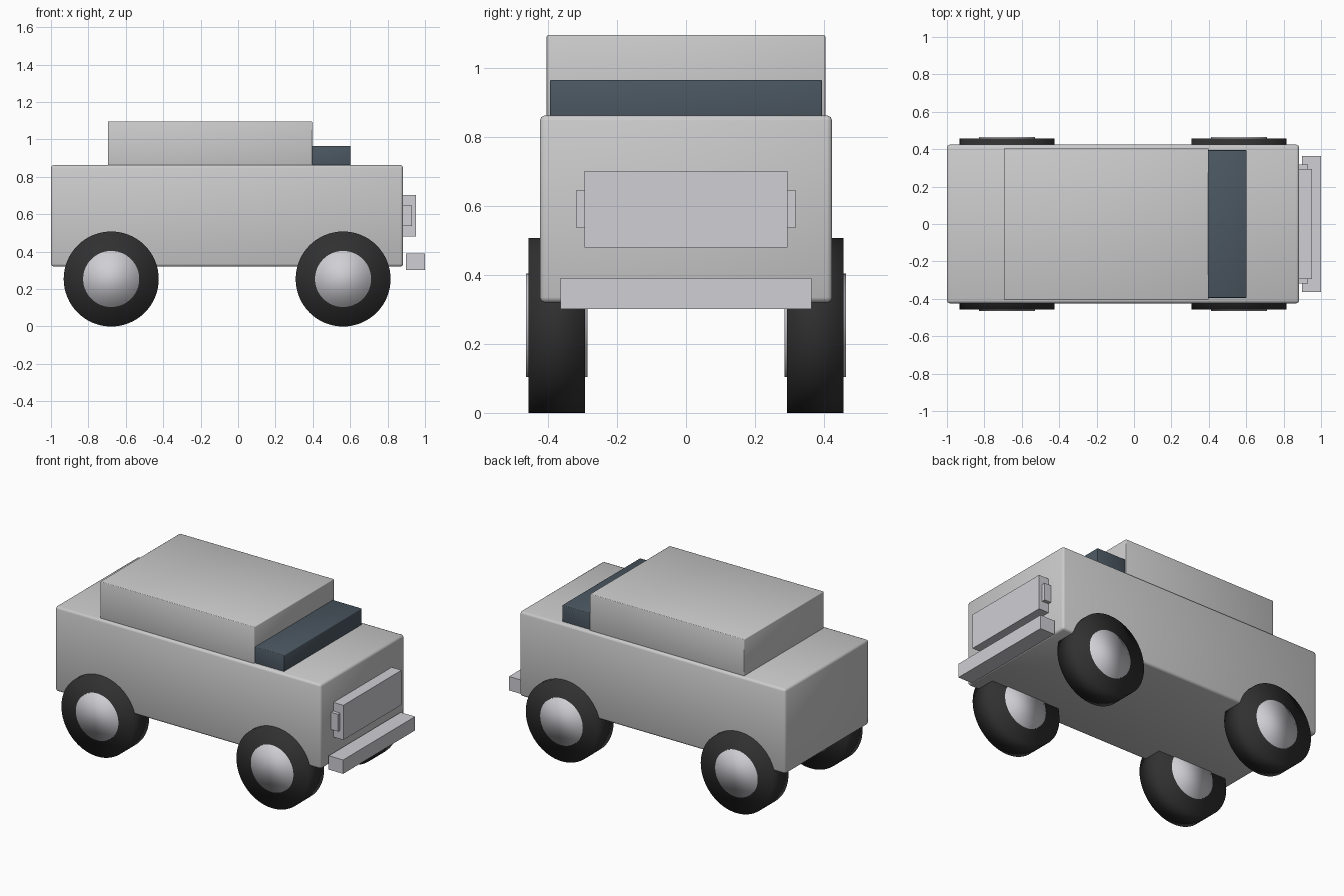
import bpy
from math import pi

if "Cube" in bpy.data.objects:
    bpy.data.objects.remove(bpy.data.objects["Cube"])


def material(name, rgb):
    m = bpy.data.materials.new(name)
    m.diffuse_color = (*rgb, 1)
    m.use_nodes = True
    m.node_tree.nodes["Principled BSDF"].inputs["Base Color"].default_value = m.diffuse_color
    return m


glass = material("dark_glass", (0.07, 0.095, 0.12))
rubber = material("rubber", (0.03, 0.03, 0.03))
chrome = material("chrome", (0.62, 0.62, 0.66))


def box(name, x, y, z, mat=None, bevel=0):
    """Box from (min, max) ranges, with optional rounded edges."""
    bpy.ops.mesh.primitive_cube_add(size=1, location=[(a + b) / 2 for a, b in (x, y, z)])
    o = bpy.context.object
    o.name = name
    o.scale = [b - a for a, b in (x, y, z)]
    bpy.ops.object.transform_apply(location=False, rotation=False, scale=True)
    if bevel:
        mod = o.modifiers.new("bevel", 'BEVEL')
        mod.width = bevel
        mod.segments = 2
        bpy.ops.object.shade_smooth()
    if mat:
        o.data.materials.append(mat)
    return o


def disc(name, radius, width, loc, mat):
    """Smooth cylinder lying along the axle direction (y)."""
    bpy.ops.mesh.primitive_cylinder_add(vertices=64, radius=radius, depth=width,
                                        location=loc, rotation=(pi / 2, 0, 0))
    o = bpy.context.object
    o.name = name
    o.data.materials.append(mat)
    bpy.ops.object.shade_smooth()


# Body, cabin and windscreen block
box("body", (-1, 0.883), (-0.424, 0.424), (0.32, 0.863), bevel=0.015)
box("cabin", (-0.695, 0.398), (-0.404, 0.404), (0.82, 1.096), bevel=0.004)
box("windscreen", (0.38, 0.602), (-0.395, 0.395), (0.82, 0.966), glass, 0.004)

# Nose parts
box("grille", (0.87, 0.953), (-0.295, 0.295), (0.48, 0.702), chrome)
box("bumper", (0.898, 1.0), (-0.364, 0.364), (0.302, 0.391), chrome)
for s, side in ((-1, "right"), (1, "left")):
    y = sorted((s * 0.21, s * 0.318))
    box("headlight_" + side, (0.87, 0.931), y, (0.537, 0.647), chrome)

# Wheels with hubs showing on both faces
for x, end in ((-0.678, "rear"), (0.562, "front")):
    for s, side in ((-1, "right"), (1, "left")):
        loc = (x, s * 0.375, 0.254)
        disc(f"tyre_{end}_{side}", 0.254, 0.163, loc, rubber)
        disc(f"hub_{end}_{side}", 0.15, 0.178, loc, chrome)
